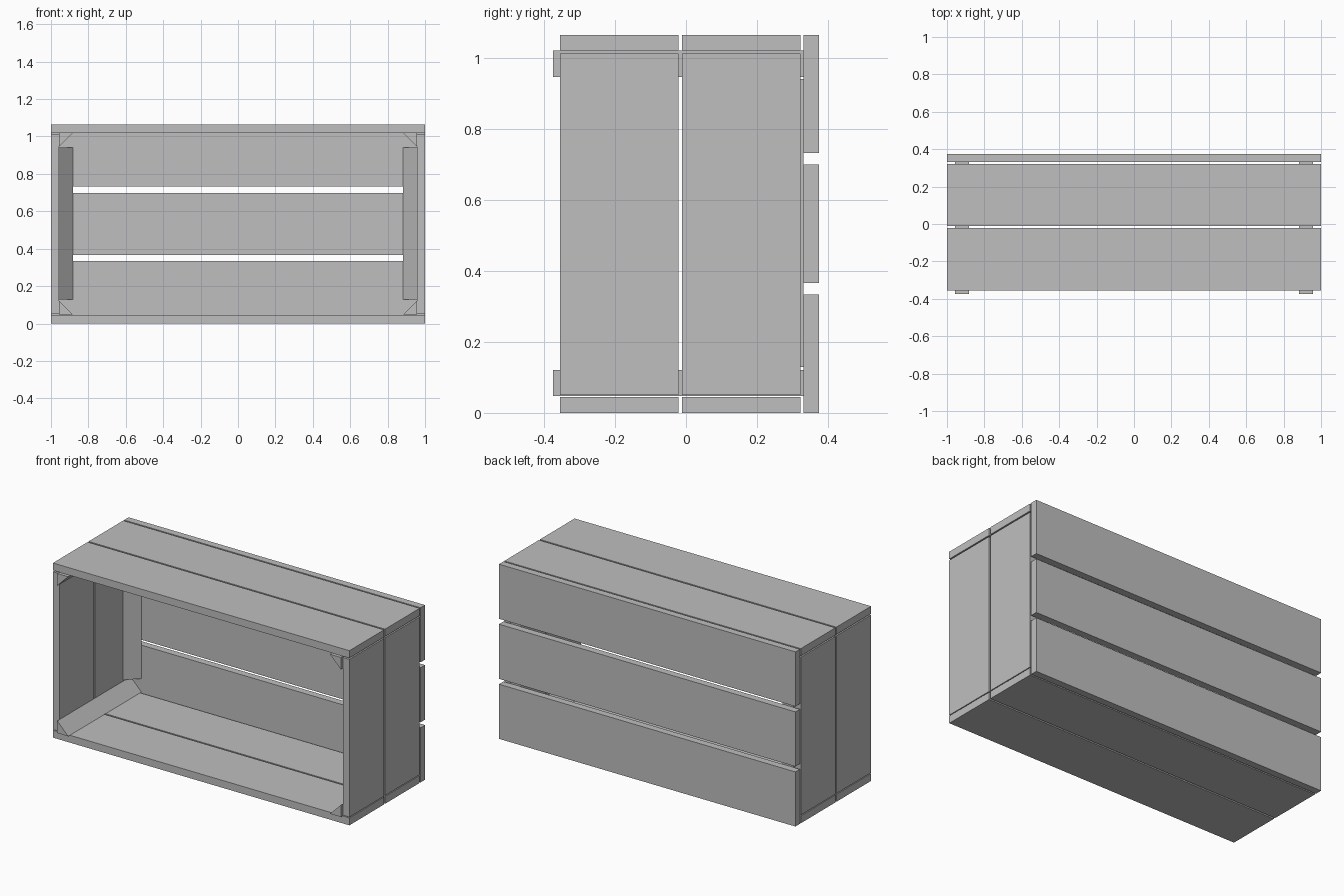
import bpy
import bmesh
from mathutils import Vector

cube = bpy.data.objects.get("Cube")
if cube:
    bpy.data.objects.remove(cube, do_unlink=True)

# Single plain material
grey = bpy.data.materials.new("plain grey")
grey.use_nodes = True
colour = (0.52, 0.52, 0.52, 1)
grey.diffuse_color = colour
grey.node_tree.nodes["Principled BSDF"].inputs["Base Color"].default_value = colour


def prism(name, profile, offset):
    """Extrude a flat polygon along an offset to make one solid part."""
    bm = bmesh.new()
    face = bm.faces.new([bm.verts.new(p) for p in profile])
    new = bmesh.ops.extrude_face_region(bm, geom=[face], use_keep_orig=True)["geom"]
    verts = [v for v in new if isinstance(v, bmesh.types.BMVert)]
    bmesh.ops.translate(bm, verts=verts, vec=Vector(offset))
    bmesh.ops.recalc_face_normals(bm, faces=bm.faces[:])
    mesh = bpy.data.meshes.new(name)
    bm.to_mesh(mesh)
    bm.free()
    mesh.materials.append(grey)
    obj = bpy.data.objects.new(name, mesh)
    bpy.context.collection.objects.link(obj)
    return obj


def board(name, x, y, z):
    """Box between the given pairs of limits."""
    profile = [(x[0], y[0], z[0]), (x[1], y[0], z[0]),
               (x[1], y[1], z[0]), (x[0], y[1], z[0])]
    return prism(name, profile, (0, 0, z[1] - z[0]))


HEIGHT = 1.065
BOARD = 0.045      # board thickness
INNER = 0.957      # inside face of the end boards
LOW = 0.047        # inside face of the lower boards
LEG = 0.074        # leg of the triangular battens
BACK = 0.331       # front face of the back slats
ROWS = {"front": (-0.355, -0.021), "rear": (-0.011, 0.322)}

# Long boards above and below, and the end boards between them
for row, y in ROWS.items():
    board(f"bottom_board_{row}", (-1, 1), y, (0, BOARD))
    board(f"top_board_{row}", (-1, 1), y, (HEIGHT - BOARD, HEIGHT))
    for side, s in (("left", 1), ("right", -1)):
        board(f"end_board_{side}_{row}", (s * INNER, s), y, (0.05, 1.012))

# Three back slats
slat = 0.333
pitch = (HEIGHT - slat) / 2
for i, label in enumerate(("lower", "middle", "upper")):
    board(f"back_slat_{label}", (-1, 1), (BACK, 0.374), (i * pitch, i * pitch + slat))

# Triangular battens along the corners
for side, s in (("left", 1), ("right", -1)):
    x_wall, x_tip = s * INNER, s * (INNER - LEG)
    for level, z, d in (("lower", LOW, 1), ("upper", HEIGHT - LOW + 0.002, -1)):
        prism(f"corner_batten_{side}_{level}",
              [(x_wall, -0.375, z), (x_tip, -0.375, z), (x_wall, -0.375, z + d * LEG)],
              (0, BACK + 0.375, 0))
    prism(f"back_batten_{side}",
          [(x_wall, BACK, 0.129), (x_tip, BACK, 0.129), (x_wall, BACK - LEG, 0.129)],
          (0, 0, 0.812))
